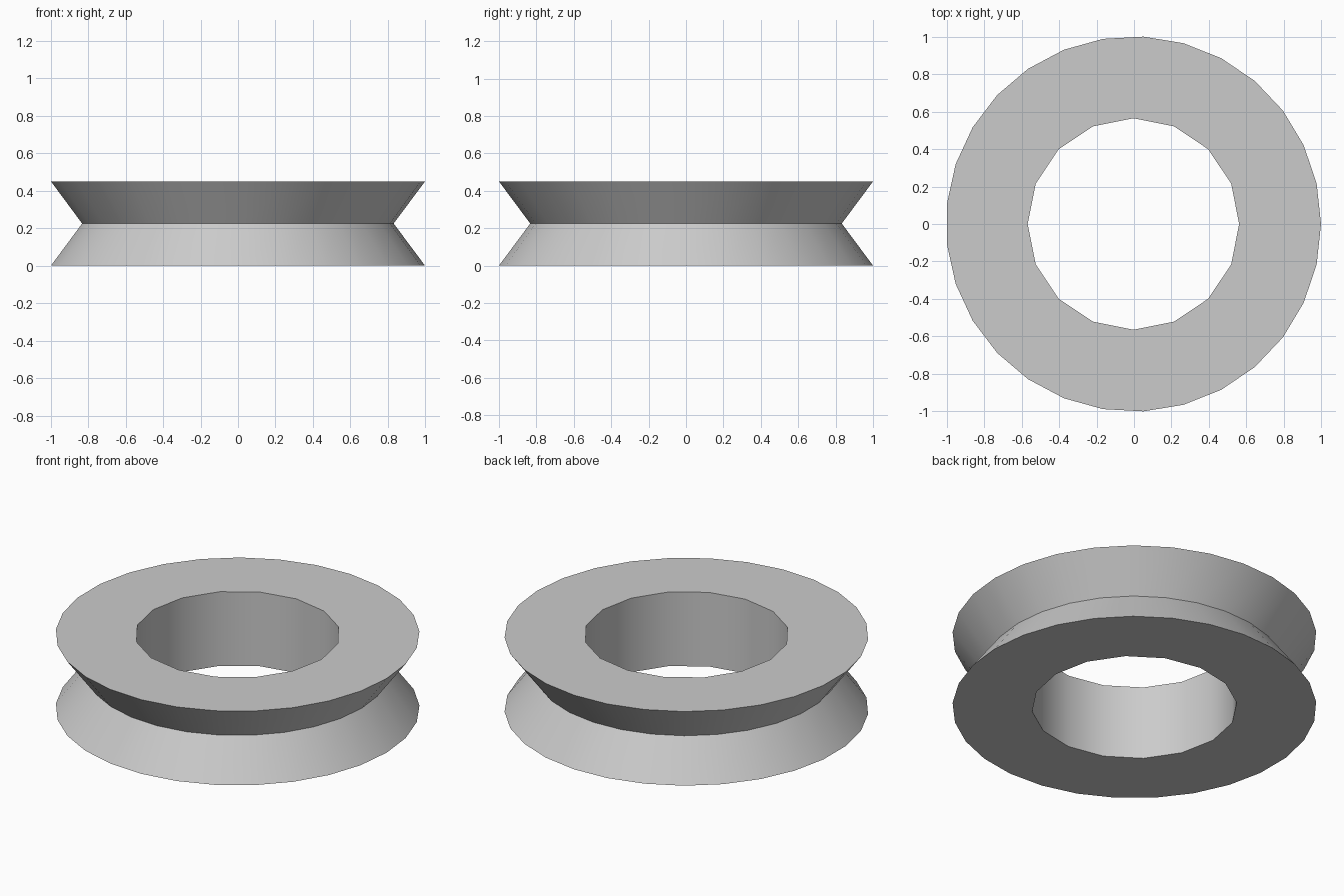
import bpy, bmesh
from math import cos, sin, tau

cube = bpy.data.objects.get("Cube")
if cube:
    bpy.data.objects.remove(cube, do_unlink=True)

HEIGHT = 0.45
RIM, WAIST, BORE = 1.0015, 0.834, 0.5645
CENTRE_X = -0.003

grey = bpy.data.materials.new("light grey")
grey.use_nodes = True
colour = (0.6, 0.6, 0.6, 1)
grey.diffuse_color = colour
grey.node_tree.nodes["Principled BSDF"].inputs["Base Color"].default_value = colour


def lathe(name, profile, sides):
    """Closed solid from (radius, z) rings, with flat caps."""
    bm = bmesh.new()
    rings = [[bm.verts.new((r * cos(tau * i / sides) + CENTRE_X, r * sin(tau * i / sides), z))
              for i in range(sides)] for r, z in profile]
    for low, high in zip(rings, rings[1:]):
        for i in range(sides):
            j = (i + 1) % sides
            bm.faces.new((low[i], low[j], high[j], high[i]))
    bm.faces.new(rings[0][::-1])
    bm.faces.new(rings[-1])
    mesh = bpy.data.meshes.new(name)
    bm.to_mesh(mesh)
    bm.free()
    mesh.materials.append(grey)
    obj = bpy.data.objects.new(name, mesh)
    bpy.context.collection.objects.link(obj)
    return obj


# Grooved wheel body
wheel = lathe("grooved_wheel", [(RIM, 0), (WAIST, HEIGHT / 2), (RIM, HEIGHT)], 29)

# Centre bore, cut through the body
bore = lathe("bore_cutter", [(BORE, -0.1), (BORE, HEIGHT + 0.1)], 16)
bore.hide_render = True
cut = wheel.modifiers.new("bore", 'BOOLEAN')
cut.operation = 'DIFFERENCE'
cut.solver = 'EXACT'
cut.object = bore

bpy.ops.object.select_all(action='DESELECT')
wheel.select_set(True)
bpy.context.view_layer.objects.active = wheel
bpy.ops.object.modifier_apply(modifier=cut.name)
bpy.data.objects.remove(bore, do_unlink=True)

# Smooth walls, crisp rims and waist
bpy.ops.object.shade_smooth_by_angle()
